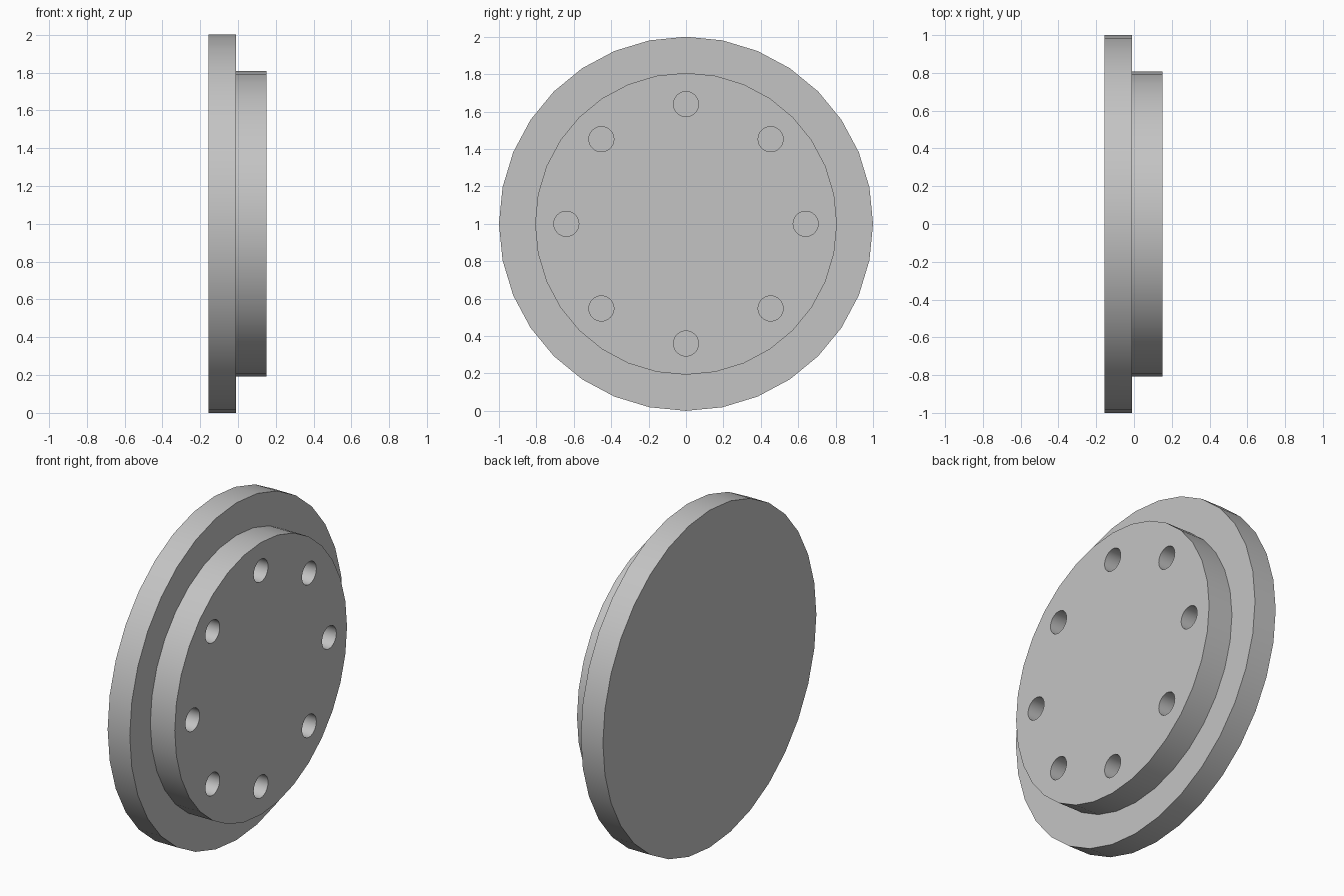
import bpy
import math

SEGMENTS = 32
FLANGE_BACK, STEP, HUB_FRONT = -0.155, -0.01, 0.15

cube = bpy.data.objects.get("Cube")
if cube:
    bpy.data.objects.remove(cube, do_unlink=True)

# One plain grey for the whole part
grey = bpy.data.materials.new("plain grey")
grey.use_nodes = True
colour = (0.55, 0.55, 0.55, 1)
grey.diffuse_color = colour
grey.node_tree.nodes["Principled BSDF"].inputs["Base Color"].default_value = colour


def disc(name, radius, x0, x1, y=0.0, z=1.0):
    """Cylinder lying along x between x0 and x1."""
    bpy.ops.mesh.primitive_cylinder_add(
        vertices=SEGMENTS, radius=radius, depth=x1 - x0,
        location=((x0 + x1) / 2, y, z), rotation=(0, math.pi / 2, 0))
    obj = bpy.context.object
    obj.name = name
    bpy.ops.object.transform_apply(location=True, rotation=True, scale=True)
    obj.data.materials.append(grey)
    return obj


# Wide flange and the raised hub on its +x side
flange = disc("flange", 1.0, FLANGE_BACK, STEP)
hub = disc("hub", 0.807, STEP, HUB_FRONT)

# Ring of eight blind bolt holes
cutters = []
for i in range(8):
    a = i * math.pi / 4
    cutters.append(disc("bolt_hole_cutter", 0.067, STEP - 0.05, HUB_FRONT + 0.05,
                        0.64 * math.cos(a), 1 + 0.64 * math.sin(a)))
bpy.ops.object.select_all(action="DESELECT")
for c in cutters:
    c.select_set(True)
bpy.context.view_layer.objects.active = cutters[0]
bpy.ops.object.join()
cutter = bpy.context.object

bpy.ops.object.select_all(action="DESELECT")
hub.select_set(True)
bpy.context.view_layer.objects.active = hub
cut = hub.modifiers.new("bolt_holes", "BOOLEAN")
cut.operation = "DIFFERENCE"
cut.solver = "EXACT"
cut.object = cutter
bpy.ops.object.modifier_apply(modifier=cut.name)
bpy.data.objects.remove(cutter, do_unlink=True)

# Smooth rims with crisp corners
for obj in (flange, hub):
    bpy.ops.object.select_all(action="DESELECT")
    obj.select_set(True)
    bpy.context.view_layer.objects.active = obj
    bpy.ops.object.shade_smooth_by_angle(angle=math.radians(30))
